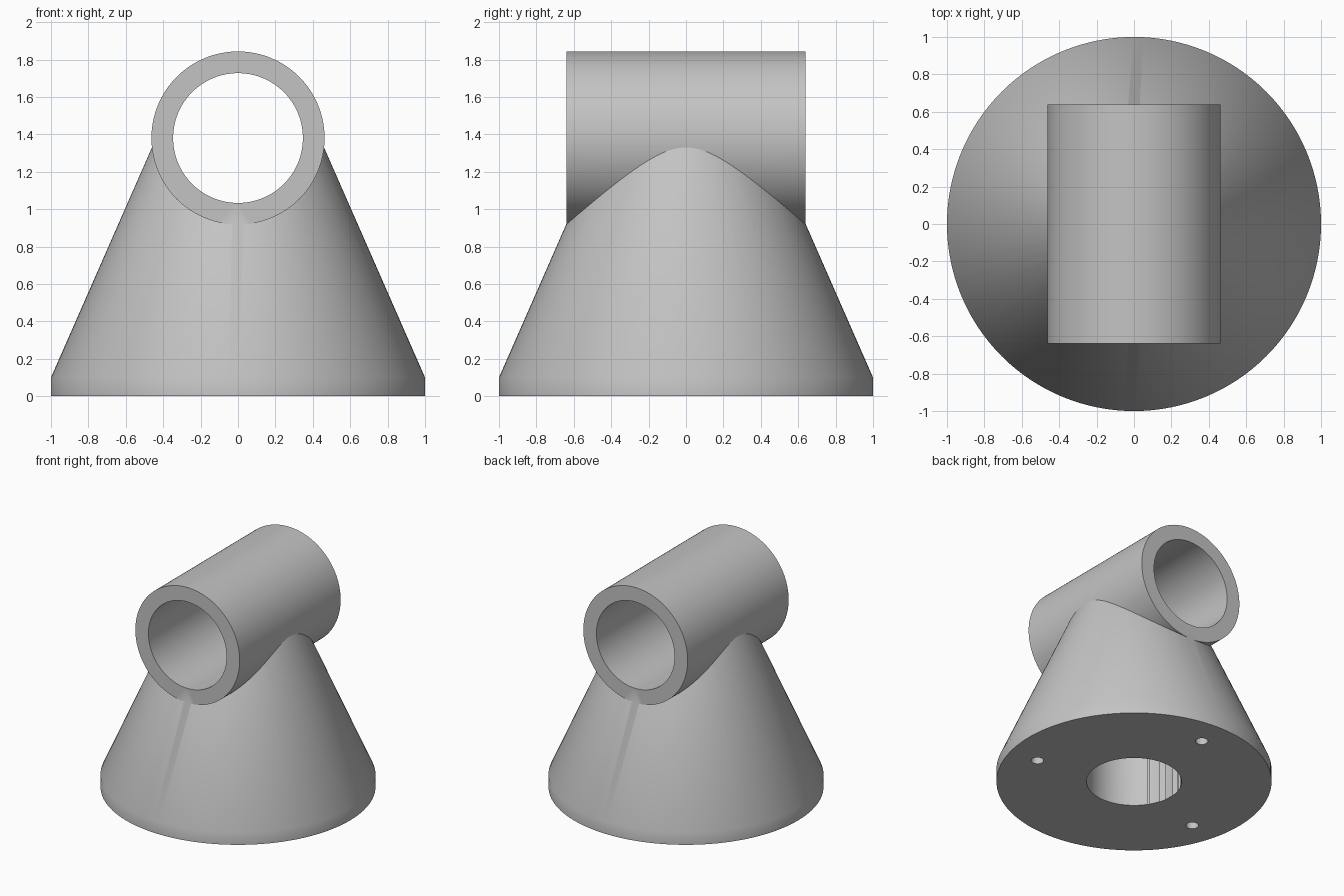
import bpy
import bmesh
from math import pi, radians, cos, sin
from mathutils import Matrix

cube = bpy.data.objects.get("Cube")
if cube:
    bpy.data.objects.remove(cube, do_unlink=True)

TUBE_Z, TUBE_OUTER, TUBE_INNER, TUBE_LENGTH = 1.38, 0.463, 0.347, 1.28

grey = bpy.data.materials.new("plain grey")
grey.use_nodes = True
colour = (0.55, 0.55, 0.55, 1)
grey.diffuse_color = colour
grey.node_tree.nodes["Principled BSDF"].inputs["Base Color"].default_value = colour


def add_object(name, bm):
    mesh = bpy.data.meshes.new(name)
    bmesh.ops.recalc_face_normals(bm, faces=bm.faces)
    bm.to_mesh(mesh)
    bm.free()
    mesh.materials.append(grey)
    obj = bpy.data.objects.new(name, mesh)
    bpy.context.collection.objects.link(obj)
    return obj


def cylinder(name, radius, length, centre, along_y=False, sides=128):
    bm = bmesh.new()
    turn = Matrix.Rotation(pi / 2, 4, "X") if along_y else Matrix()
    bmesh.ops.create_cone(bm, cap_ends=True, segments=sides, radius1=radius,
                          radius2=radius, depth=length,
                          matrix=Matrix.Translation(centre) @ turn)
    return add_object(name, bm)


def combine(target, tool, operation):
    mod = target.modifiers.new(tool.name, "BOOLEAN")
    mod.operation, mod.solver, mod.object = operation, "EXACT", tool
    bpy.context.view_layer.objects.active = target
    bpy.ops.object.modifier_apply(modifier=mod.name)
    bpy.data.objects.remove(tool, do_unlink=True)


# Conical base with a short straight rim, lathed from its profile
bm = bmesh.new()
profile = [(0, 0), (1, 0), (1, 0.1), (0.438, 1.38), (0, 1.38)]
verts = [bm.verts.new((r, 0, z)) for r, z in profile]
edges = [bm.edges.new(pair) for pair in zip(verts, verts[1:])]
bmesh.ops.spin(bm, geom=verts + edges, cent=(0, 0, 0), axis=(0, 0, 1),
               angle=2 * pi, steps=128, use_duplicate=False)
bmesh.ops.remove_doubles(bm, verts=bm.verts, dist=0.0001)
body = add_object("tube_stand", bm)

# Central socket and three blind screw holes in the underside
combine(body, cylinder("base_socket", 0.345, 2.4, (0, 0, 0)), "DIFFERENCE")
for angle in (90, -16.5, 196.5):
    a = radians(angle)
    spot = (0.766 * cos(a), 0.766 * sin(a), 0)
    combine(body, cylinder("screw_hole", 0.046, 0.5, spot, sides=32), "DIFFERENCE")

# Horizontal tube closing the socket, then bored from end to end
centre = (0, 0, TUBE_Z)
combine(body, cylinder("tube", TUBE_OUTER, TUBE_LENGTH, centre, True), "UNION")
combine(body, cylinder("tube_bore", TUBE_INNER, 2, centre, True), "DIFFERENCE")

# Smooth curved walls with crisp rims
bpy.ops.object.select_all(action="DESELECT")
body.select_set(True)
bpy.context.view_layer.objects.active = body
bpy.ops.object.shade_smooth_by_angle(angle=radians(30))
